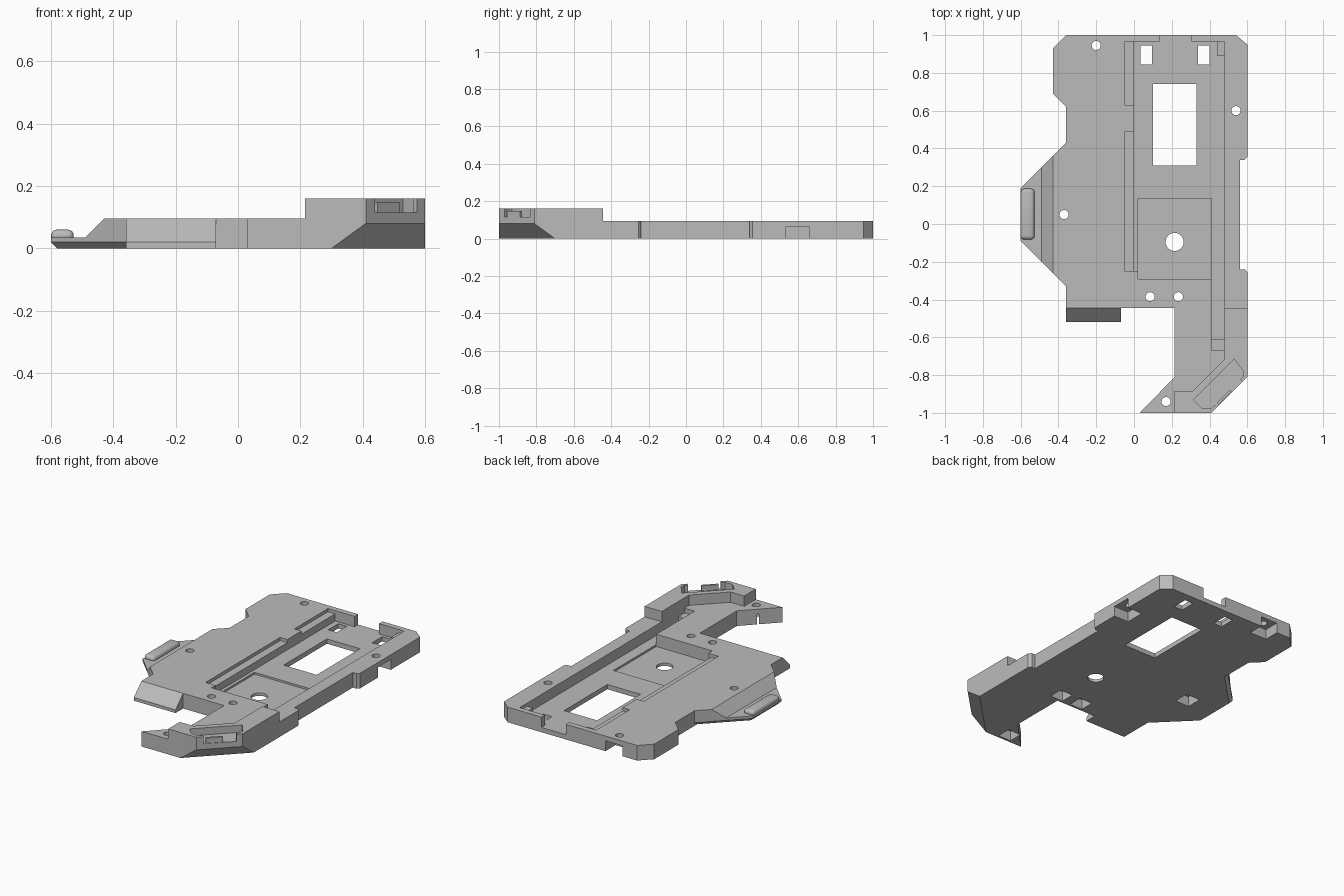
import bpy, bmesh, math

if "Cube" in bpy.data.objects:
    bpy.data.objects.remove(bpy.data.objects["Cube"])

grey = bpy.data.materials.new("plain grey")
grey.diffuse_color = (0.5, 0.5, 0.5, 1)
grey.use_nodes = True
grey.node_tree.nodes["Principled BSDF"].inputs["Base Color"].default_value = grey.diffuse_color


def loft(name, rings):
    """Solid skinned through rings of equal point count, capped at both ends."""
    bm = bmesh.new()
    vs = [[bm.verts.new(p) for p in r] for r in rings]
    n = len(rings[0])
    for a, b in zip(vs, vs[1:]):
        for i in range(n):
            j = (i + 1) % n
            bm.faces.new((a[i], a[j], b[j], b[i]))
    bm.faces.new(vs[0][::-1])
    bm.faces.new(vs[-1])
    bmesh.ops.recalc_face_normals(bm, faces=bm.faces)
    me = bpy.data.meshes.new(name)
    bm.to_mesh(me)
    bm.free()
    ob = bpy.data.objects.new(name, me)
    bpy.context.collection.objects.link(ob)
    me.materials.append(grey)
    return ob


def prism(name, pts, z0, z1):
    return loft(name, [[(x, y, z) for x, y in pts] for z in (z0, z1)])


def box(name, x0, x1, y0, y1, z0, z1):
    return prism(name, [(x0, y0), (x1, y0), (x1, y1), (x0, y1)], z0, z1)


def diag(s, t):
    """Point from coordinates across (s = x-y) and along (t = x+y) the cut corner."""
    return ((s + t) / 2, (t - s) / 2)


def cut(ob, cutter):
    cutter.hide_render = True
    m = ob.modifiers.new("cut", 'BOOLEAN')
    m.operation = 'DIFFERENCE'
    m.solver = 'EXACT'
    m.object = cutter
    bpy.context.view_layer.objects.active = ob
    bpy.ops.object.modifier_apply(modifier=m.name)
    bpy.data.objects.remove(cutter)


# Base plate, with a small lower chamfer around the left lip
outline = [(-0.36, 1), (0.54, 1), (0.6, 0.95), (0.6, 0.355), (0.585, 0.34), (0.56, 0.34),
           (0.56, -0.24), (0.585, -0.24), (0.6, -0.255), (0.6, -0.81), (0.41, -1), (0.03, -1),
           (0.215, -0.81), (0.215, -0.445), (-0.36, -0.445), (-0.36, -0.33), (-0.6, -0.09),
           (-0.6, 0.19), (-0.36, 0.43), (-0.36, 0.62), (-0.43, 0.69), (-0.43, 0.93)]
foot = list(outline)
foot[15:19] = [(-0.36, -0.302), (-0.58, -0.082), (-0.58, 0.182), (-0.36, 0.402)]
plate = loft("base_plate", [[(x, y, 0) for x, y in foot],
                            [(x, y, 0.02) for x, y in outline],
                            [(x, y, 0.095) for x, y in outline]])

# Left lip slope
cut(plate, loft("cutter", [[(x, y, z) for x, z in
    [(-0.7, 0.035), (-0.49, 0.035), (-0.41, 0.115), (-0.7, 0.115)]] for y in (-0.4, 0.5)]))

# Sloped underside of the front right corner
cut(plate, loft("cutter", [[(*diag(s, t), z) for s, z in
    [(1.19, -0.08), (1.41, 0.08), (1.8, 0.08), (1.8, -0.08)]] for t in (-1.6, 0.6)]))

# Main tray, its ledges, sunken square, front channel and rear notch
for dims in [(0, 0.48, -0.25, 0.965, 0.03, 0.2),
             (0.02, 0.41, -0.29, 0.135, 0.018, 0.2),
             (-0.05, 0.01, -0.25, 0.49, 0.075, 0.2),
             (-0.05, 0.01, 0.63, 0.965, 0.075, 0.2),
             (0.41, 0.48, -0.61, -0.24, 0.03, 0.2),
             (0.41, 0.48, -0.67, -0.60, 0.065, 0.2),
             (0.135, 0.305, 0.95, 1.1, 0.03, 0.2)]:
    cut(plate, box("cutter", *dims))

# Rectangular windows through the floor
for x0, x1, y0, y1 in [(0.10, 0.33, 0.31, 0.74), (0.035, 0.095, 0.845, 0.945),
                       (0.34, 0.40, 0.845, 0.945)]:
    cut(plate, box("cutter", x0, x1, y0, y1, -0.1, 0.2))

# Nut pockets in the underside; the rear and right ones open outwards
for dims in [(0.495, 0.7, 0.535, 0.66), (-0.26, -0.14, 0.9, 1.1), (-0.42, -0.32, 0.0, 0.10),
             (0.04, 0.13, -0.43, -0.34), (0.19, 0.28, -0.43, -0.34), (0.125, 0.215, -0.985, -0.895)]:
    cut(plate, box("cutter", *dims, -0.1, 0.065))

# Round holes
for x, y, r in [(-0.2, 0.945, 0.024), (0.54, 0.6, 0.024), (-0.37, 0.05, 0.024),
                (0.085, -0.385, 0.024), (0.235, -0.385, 0.024), (0.17, -0.94, 0.024),
                (0.215, -0.095, 0.048)]:
    ring = [(x + r * math.cos(a * math.pi / 12), y + r * math.sin(a * math.pi / 12))
            for a in range(24)]
    cut(plate, prism("cutter", ring, -0.1, 0.2))

# Raised wall wrapping the front right corner, with its open cradle
wall = prism("corner_wall", [(0.48, -0.445), (0.48, -0.715), (0.31, -0.885), (0.215, -0.885),
                             (0.215, -1), (0.41, -1), (0.6, -0.81), (0.6, -0.445)], 0.095, 0.16)
cut(wall, prism("cutter", [diag(1.245, -0.615), diag(1.245, -0.185), diag(1.36, -0.2),
                           diag(1.385, -0.23), diag(1.385, -0.565), diag(1.335, -0.615)], 0.115, 0.3))
cut(wall, prism("cutter", [diag(1.3, -0.53), diag(1.3, -0.26), diag(1.6, -0.26),
                           diag(1.6, -0.53)], 0.115, 0.3))
cradle_bar = prism("cradle_bar", [diag(1.385, -0.51), diag(1.385, -0.37), diag(1.405, -0.37),
                                  diag(1.405, -0.51)], 0.11, 0.148)

# Small rear right ledge inside the tray
box("rear_ledge", 0.44, 0.485, 0.89, 0.97, 0.025, 0.075)

# Sloped front lip
loft("front_lip", [[(x, y, z) for y, z in
     [(-0.445, 0), (-0.52, 0), (-0.52, 0.02), (-0.445, 0.095)]] for x in (-0.36, -0.07)])

# Rounded grip on the left lip
grip = box("grip_ridge", -0.6, -0.527, -0.082, 0.187, 0.02, 0.06)
b = grip.modifiers.new("round", 'BEVEL')
b.width = 0.019
b.segments = 4
bpy.context.view_layer.objects.active = grip
grip.select_set(True)
bpy.ops.object.modifier_apply(modifier=b.name)
bpy.ops.object.shade_smooth_by_angle(angle=math.radians(35))
